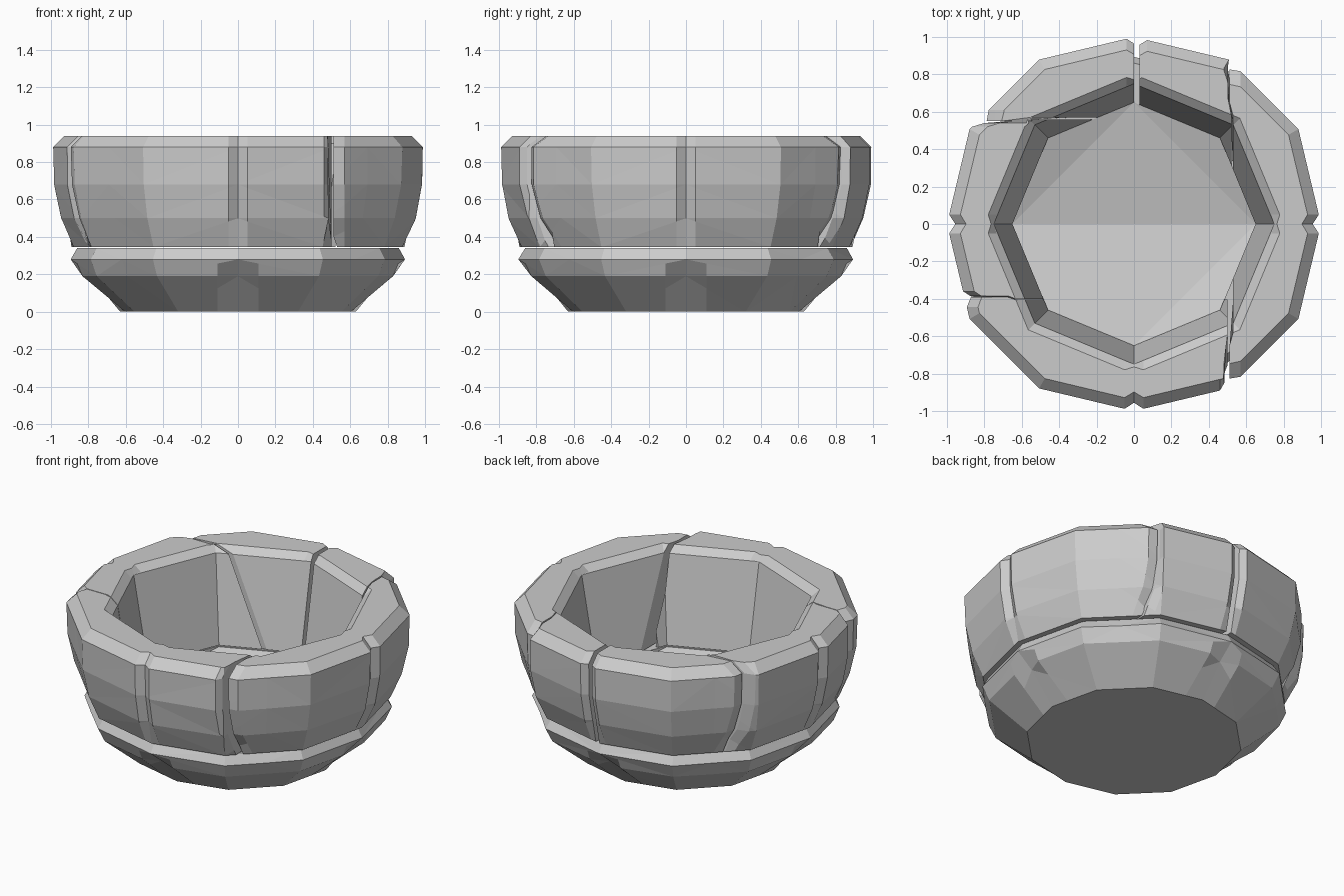
import bpy, bmesh, random
from math import pi, cos, sin, radians
from mathutils import Vector

random.seed(4)
if "Cube" in bpy.data.objects:
    bpy.data.objects.remove(bpy.data.objects["Cube"])

stone = bpy.data.materials.new("grey_stone")
stone.use_nodes = True
COLOR = (0.6, 0.6, 0.6, 1)
stone.diffuse_color = COLOR
stone.node_tree.nodes["Principled BSDF"].inputs["Base Color"].default_value = COLOR

# Plan angles: corners of the twelve-sided outside and the eight-sided inside
ANGLES = sorted({radians(a) for a in list(range(0, 360, 30)) + list(range(0, 360, 45))})

# Profiles: (radius, height, number of sides, radial roughness)
UPPER = [(0.65, 0.345, 8, 0), (0.75, 0.90, 8, 0), (0.80, 0.94, 8, 0), (0.94, 0.94, 12, 0),
         (1.0, 0.88, 12, 0), (1.0, 0.68, 12, 0.008), (0.965, 0.50, 12, 0.012), (0.89, 0.345, 12, 0)]
LOWER = [(0.65, 0.20, 8, 0), (0.65, 0.34, 8, 0), (0.86, 0.34, 12, 0), (0.90, 0.28, 12, 0.008),
         (0.86, 0.19, 12, 0.01), (0.63, 0.0, 12, 0)]


def finish(bm, name):
    bmesh.ops.recalc_face_normals(bm, faces=bm.faces)
    mesh = bpy.data.meshes.new(name)
    bm.to_mesh(mesh)
    bm.free()
    mesh.materials.append(stone)
    bpy.context.collection.objects.link(bpy.data.objects.new(name, mesh))


def polygon_scale(sides, angle):
    half = pi / sides
    return cos(half) / cos(angle % (2 * half) - half)


def ring(profile, closed):
    """Sweep a profile around the plan angles; returns a triangulated bmesh."""
    bm = bmesh.new()
    rows = []
    for r, z, sides, rough in profile:
        row = []
        for a in ANGLES:
            d = r * polygon_scale(sides, a) + random.uniform(-rough, 0)
            if sides == 12 and abs(sin(2 * a)) > 0.1:
                d *= 1.015
            row.append(bm.verts.new((d * cos(a), d * sin(a), z)))
        rows.append(row)
    n = len(ANGLES)
    for i in range(len(rows) if closed else len(rows) - 1):
        low, high = rows[i], rows[(i + 1) % len(rows)]
        for j in range(n):
            k = (j + 1) % n
            bm.faces.new((low[j], low[k], high[k], high[j]))
    if not closed:
        bm.faces.new(rows[0])
        bm.faces.new(rows[-1])
    bmesh.ops.triangulate(bm, faces=[f for f in bm.faces if len(f.verts) == 4])
    return bm


def slice_plane(bm, point, normal, clear=False):
    geom = bm.verts[:] + bm.edges[:] + bm.faces[:]
    return bmesh.ops.bisect_plane(bm, geom=geom, dist=0.0005, plane_co=point,
                                  plane_no=normal, clear_outer=clear)["geom_cut"]


def dent(items, low, high, factor):
    """Pull the outer vertices of a cut towards the middle."""
    for v in items:
        if isinstance(v, bmesh.types.BMVert) and v.is_valid:
            if v.co.xy.length > 0.8 and low < v.co.z < high:
                v.co.x *= factor
                v.co.y *= factor


def notch(bm, direction, width, low, high, factor):
    """V groove in the outside at the end of one plan axis."""
    out = Vector(direction)
    side = Vector((-out.y, out.x, 0))
    for offset in (-width, width):
        slice_plane(bm, side * offset, side)
    middle = slice_plane(bm, (0, 0, 0), side)
    dent([v for v in middle if isinstance(v, bmesh.types.BMVert) and v.co.dot(out) > 0],
         low, high, factor)


def upper_stone(name, cuts, notches):
    """Part of the upper ring kept inside the (axis, sign, position) cuts."""
    bm = ring(UPPER, True)
    for direction in notches:
        notch(bm, direction, 0.05, 0.4, 0.95, 0.955)
    for axis, sign, position in cuts:
        normal = Vector((0, 0, 0))
        normal[axis] = sign
        point = Vector((0, 0, 0))
        point[axis] = position
        slice_plane(bm, point - normal * 0.04, normal)
        ends = slice_plane(bm, point, normal, True)
        bmesh.ops.holes_fill(bm, edges=[e for e in bm.edges if e.is_boundary], sides=0)
        dent(ends, 0.4, 0.95, 0.965)
    finish(bm, name)


# Upper ring of stones
X, Y = 0, 1
upper_stone("front_stone", [(Y, 1, -0.405), (X, 1, 0.50)], [(0, -1, 0)])
upper_stone("left_stone", [(X, -1, 0.53)], [(1, 0, 0)])
upper_stone("right_stone", [(X, 1, -0.1), (Y, -1, -0.40), (Y, 1, 0.56)], [(-1, 0, 0)])
upper_stone("back_right_stone", [(Y, -1, 0.57), (X, 1, 0.0)], [])
upper_stone("back_left_stone", [(Y, -1, 0.1), (X, -1, 0.03), (X, 1, 0.52)], [])

# Lower ring with wide grooves between its four stones
base = ring(LOWER, False)
for axis_end in ((1, 0, 0), (-1, 0, 0), (0, 1, 0), (0, -1, 0)):
    notch(base, axis_end, 0.11, 0.1, 0.25, 0.92)
finish(base, "base_stones")

# Shallow folded floor of the bowl
floor = bmesh.new()
heights = (0.22, 0.335, 0.335, 0.335)
pts = [floor.verts.new((0.65 * cos(k * pi / 4), 0.65 * sin(k * pi / 4), heights[k % 4]))
       for k in range(8)]
for corners in ((0, 2, 4), (4, 6, 0), (0, 1, 2), (2, 3, 4), (4, 5, 6), (6, 7, 0)):
    floor.faces.new([pts[c] for c in corners])
finish(floor, "bowl_floor")
